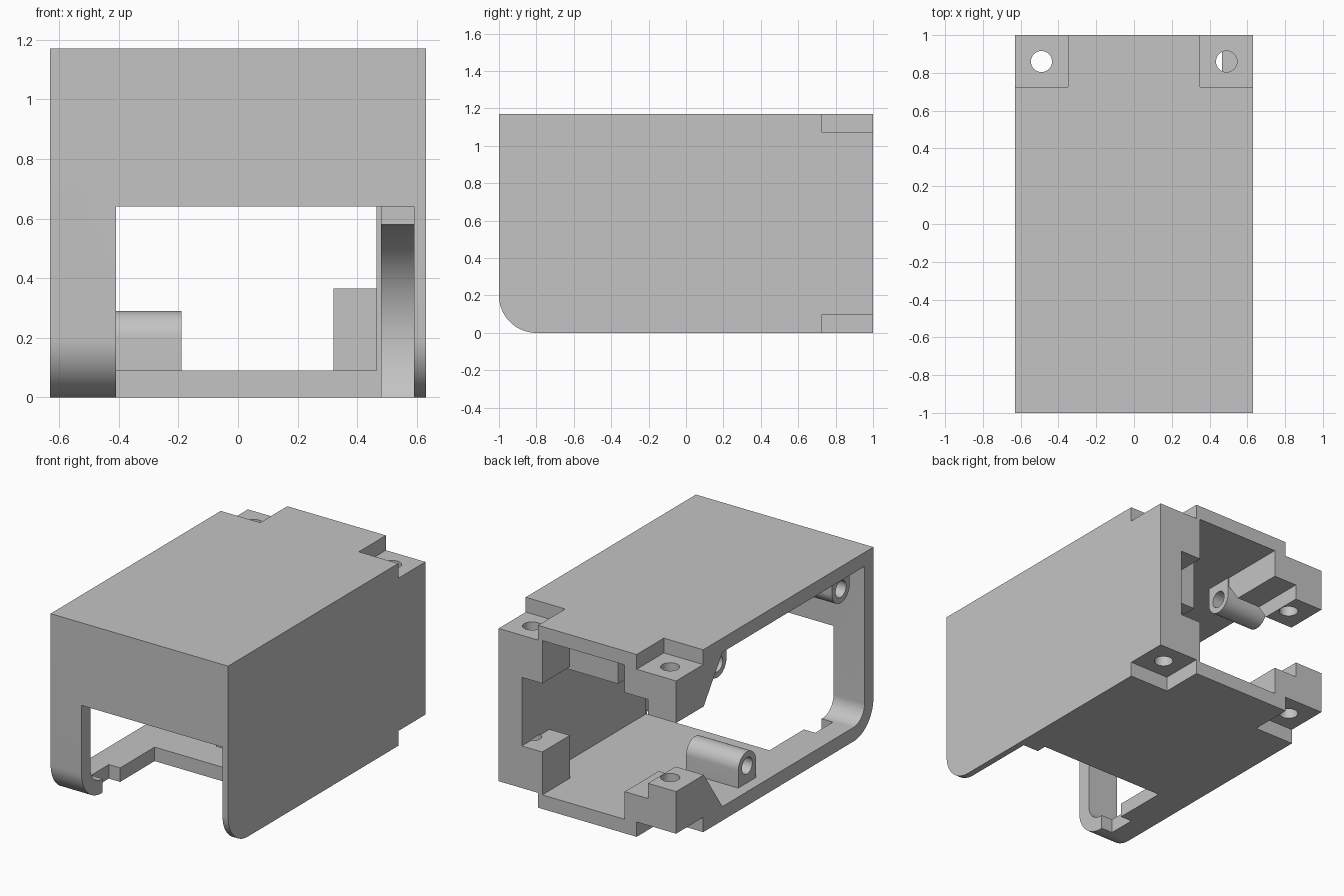
import bpy, bmesh, math
from mathutils import Matrix

cube = bpy.data.objects.get("Cube")
if cube:
    bpy.data.objects.remove(cube, do_unlink=True)

W, H, T = 0.63, 1.17, 0.09      # half width, height, wall thickness

grey = bpy.data.materials.new("light_grey")
grey.use_nodes = True
grey.diffuse_color = (0.55, 0.55, 0.55, 1)
grey.node_tree.nodes["Principled BSDF"].inputs["Base Color"].default_value = (0.55, 0.55, 0.55, 1)


def finish(name, bm):
    bmesh.ops.recalc_face_normals(bm, faces=bm.faces)
    mesh = bpy.data.meshes.new(name)
    bm.to_mesh(mesh)
    bm.free()
    mesh.materials.append(grey)
    obj = bpy.data.objects.new(name, mesh)
    bpy.context.collection.objects.link(obj)
    return obj


def prism(name, profile, x0, x1):
    """Extrude a (y, z) profile along x."""
    bm = bmesh.new()
    face = bm.faces.new([bm.verts.new((x0, y, z)) for y, z in profile])
    ext = bmesh.ops.extrude_face_region(bm, geom=[face])["geom"]
    bmesh.ops.translate(bm, vec=(x1 - x0, 0, 0),
                        verts=[v for v in ext if isinstance(v, bmesh.types.BMVert)])
    return finish(name, bm)


def box(name, x, y, z):
    return prism(name, [(y[0], z[0]), (y[1], z[0]), (y[1], z[1]), (y[0], z[1])], *x)


def rod(name, centre, radius, length, axis="Z"):
    bm = bmesh.new()
    turn = Matrix.Rotation(math.pi / 2, 4, "Y") if axis == "X" else Matrix()
    bmesh.ops.create_cone(bm, cap_ends=True, segments=32, radius1=radius, radius2=radius,
                          depth=length, matrix=Matrix.Translation(centre) @ turn)
    return finish(name, bm)


def arc(cy, cz, r, start, end, n=20):
    angles = [math.radians(start + (end - start) * i / n) for i in range(n + 1)]
    return [(cy + r * math.cos(a), cz + r * math.sin(a)) for a in angles]


def combine(target, tool, operation):
    mod = target.modifiers.new("shape", "BOOLEAN")
    mod.operation, mod.solver, mod.object = operation, "EXACT", tool
    bpy.context.view_layer.objects.active = target
    bpy.ops.object.modifier_apply(modifier=mod.name)
    bpy.data.objects.remove(tool, do_unlink=True)


def flip(profile, top):
    return [(y, H - z) for y, z in profile] if top else profile


# Shell with rounded lower front edge, open at the back and on one side
shell = prism("housing", arc(-0.8, 0.2, 0.2, 180, 270) + [(1, 0), (1, H), (-1, H)], -W, W)
cavity = prism("cavity", arc(-0.8, 0.2, 0.2 - T, 180, 270)
               + [(1.2, T), (1.2, H - T), (T - 1, H - T)], -1, 0.465)
combine(shell, cavity, "DIFFERENCE")

# Front window running into the floor, with a widened corner
combine(shell, box("window", (-0.41, 0.48), (-1.2, -0.26), (-0.1, 0.64)), "DIFFERENCE")
combine(shell, box("window_side", (0.45, 0.59), (-1.2, -0.91), (-0.1, 0.64)), "DIFFERENCE")
slot = arc(-0.65, 0.2, 0.38, 90, -32) + [(-0.33, -0.1), (-1.2, -0.1), (-1.2, 0.58)]
combine(shell, prism("side_slot", slot, 0.45, 0.59), "DIFFERENCE")
combine(shell, box("floor_relief", (-0.49, -0.4), (-0.79, -0.61), (-0.1, 0.1)), "DIFFERENCE")

# Screw posts at the four back corners, the open side ones stepped and sloped
for top in (False, True):
    closed = flip([(0.72, 0.04), (1, 0.04), (1, 0.365), (0.72, 0.365)], top)
    combine(shell, prism("closed_side_post", closed, 0.32, 0.55), "UNION")
    tall = flip([(0.53, 0.04), (1, 0.04), (1, 0.365), (0.72, 0.365), (0.53, T)], top)
    combine(shell, prism("open_side_post", tall, -W, -0.43), "UNION")
    step = flip([(0.53, 0.04), (1, 0.04), (1, 0.267), (0.655, 0.267), (0.53, T)], top)
    combine(shell, prism("post_step", step, -0.45, -0.265), "UNION")

# Rib hanging from the ceiling
combine(shell, box("ceiling_rib", (0.05, 0.55), (0.53, 0.62), (0.73, H - 0.04)), "UNION")

# Horizontal screw bosses: one on the floor, two under the ceiling
for y, top, inner in ((0.18, False, -0.19), (-0.77, True, -0.26), (0.48, True, -0.26)):
    profile = flip([(y - 0.09, 0.04), (y + 0.09, 0.04)] + arc(y, 0.2, 0.09, 0, 180), top)
    combine(shell, prism("boss", profile, -0.56, inner), "UNION")
    z = H - 0.2 if top else 0.2
    mid = (inner - 0.56) / 2
    combine(shell, rod("boss_hole", (mid, y, z), 0.053, abs(inner + 0.56) + 0.02, "X"), "DIFFERENCE")

# Recessed tabs with vertical screw holes
for side in (-1, 1):
    xs = sorted((side * 0.35, side * 0.8))
    for z0, z1, hole_z in ((-0.1, 0.095, 0.18), (H - 0.095, H + 0.1, H - 0.18)):
        combine(shell, box("tab_recess", xs, (0.725, 1.2), (z0, z1)), "DIFFERENCE")
        combine(shell, rod("tab_hole", (side * 0.49, 0.86, hole_z), 0.056, 0.38), "DIFFERENCE")

# Smooth the curves and keep the corners crisp
bpy.ops.object.select_all(action="DESELECT")
shell.select_set(True)
bpy.context.view_layer.objects.active = shell
bpy.ops.object.shade_smooth_by_angle(angle=math.radians(30))
